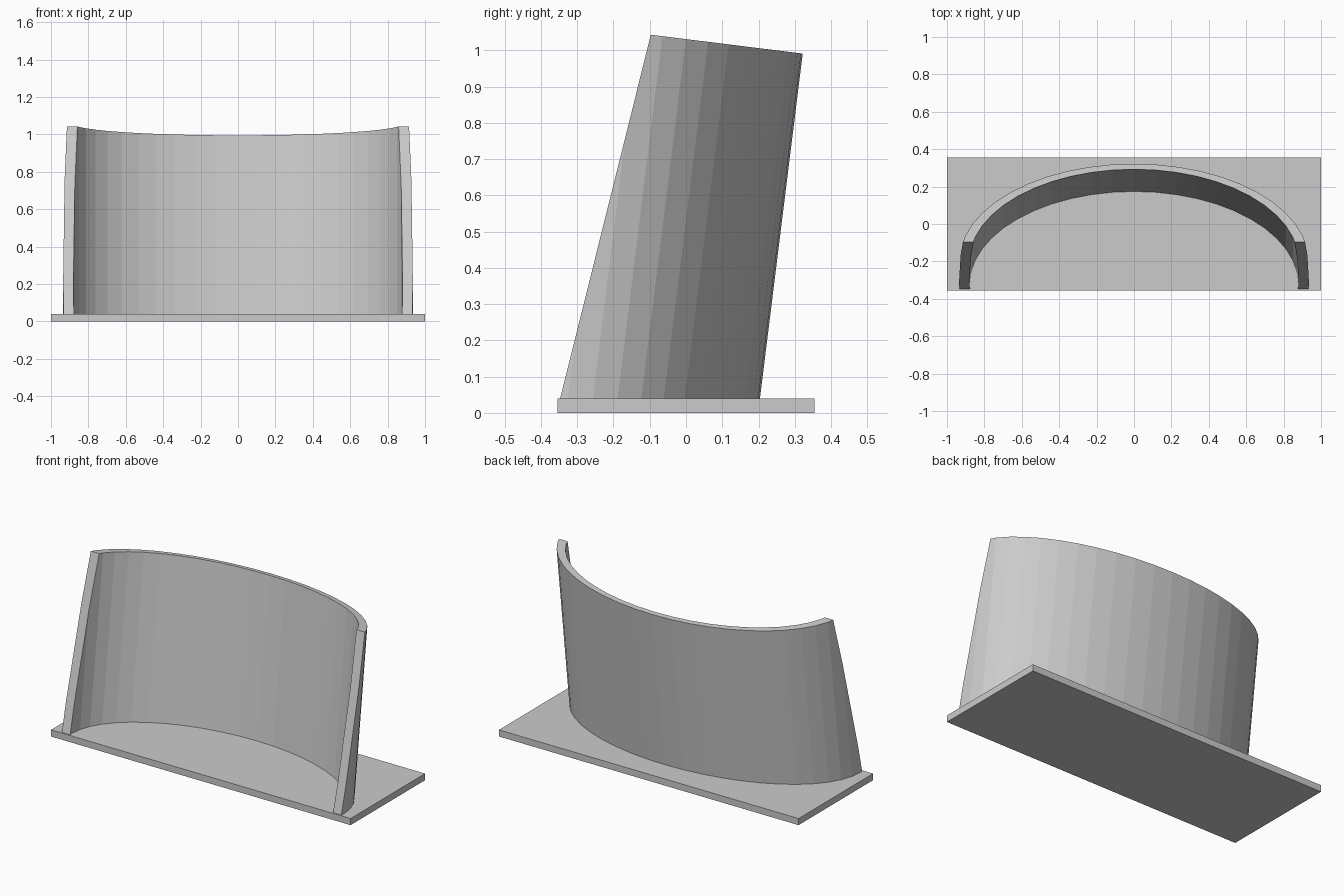
import bpy, bmesh, math
from mathutils import Vector

if "Cube" in bpy.data.objects:
    bpy.data.objects.remove(bpy.data.objects["Cube"])

grey = bpy.data.materials.new("light_grey")
grey.use_nodes = True
grey.diffuse_color = (0.6, 0.6, 0.6, 1)
grey.node_tree.nodes["Principled BSDF"].inputs["Base Color"].default_value = (0.6, 0.6, 0.6, 1)

BASE_TOP = 0.04
LEAN = 0.124      # backward lean per unit of height
SEGMENTS = 48


def make_object(name, bm):
    bmesh.ops.recalc_face_normals(bm, faces=bm.faces)
    mesh = bpy.data.meshes.new(name)
    bm.to_mesh(mesh)
    bm.free()
    mesh.materials.append(grey)
    obj = bpy.data.objects.new(name, mesh)
    bpy.context.collection.objects.link(obj)
    return obj


# Flat rectangular base
bm = bmesh.new()
bmesh.ops.create_cube(bm, size=1)
for v in bm.verts:
    v.co = Vector((v.co.x * 2, v.co.y * 0.71, (v.co.z + 0.5) * BASE_TOP))
make_object("base_plate", bm)

# Leaning elliptical tube, trimmed to a curved wall
bm = bmesh.new()


def ring(rx, ry, z):
    cy = -0.326 + LEAN * (z - BASE_TOP)
    angles = [math.tau * i / SEGMENTS for i in range(SEGMENTS)]
    return [bm.verts.new((rx * math.cos(a), cy + ry * math.sin(a), z)) for a in angles]


rings = [ring(0.935, 0.53, BASE_TOP), ring(0.935, 0.53, 1.3),
         ring(0.88, 0.50, 1.3), ring(0.88, 0.50, BASE_TOP)]
for k, lower in enumerate(rings):
    upper = rings[(k + 1) % 4]
    for i in range(SEGMENTS):
        j = (i + 1) % SEGMENTS
        bm.faces.new((lower[i], lower[j], upper[j], upper[i]))


def trim(point, normal):
    cut = bmesh.ops.bisect_plane(bm, geom=bm.verts[:] + bm.edges[:] + bm.faces[:],
                                 plane_co=point, plane_no=normal, clear_outer=True)
    edges = [e for e in cut["geom_cut"] if isinstance(e, bmesh.types.BMEdge)]
    return edges


# Top cut square to the lean; bridge the inner and outer rims
rim = trim((0, -0.097, 1.043), (0, LEAN, 1))
bmesh.ops.bridge_loops(bm, edges=rim)
# Sloping front cut; cap both end faces
trim((0, -0.347, BASE_TOP), (0, -1.003, 0.25))
bmesh.ops.holes_fill(bm, edges=[e for e in bm.edges if e.is_boundary], sides=0)
make_object("curved_wall", bm)
